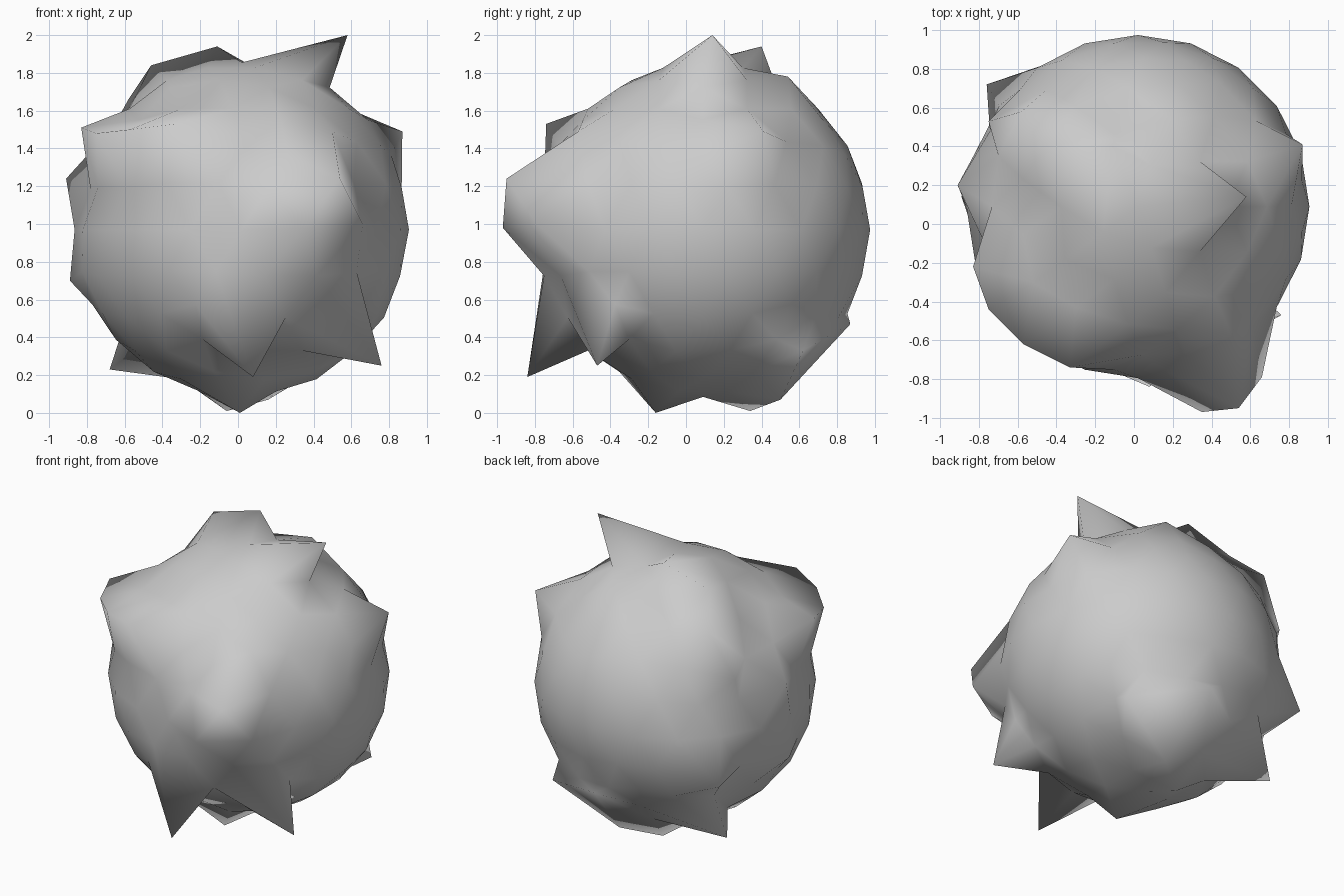
import bpy
import bmesh
from math import cos, sin, radians
from mathutils import Vector

CENTRE = Vector((0.02, 0.09, 0.97))
RADIUS = 0.885

# pulled points: heading and elevation of the vertex on the ball, then where it goes
PULLS = [
    (0, 74, (0.58, 0.14, 2.00)),        # big top spike
    (18, 30, (0.87, 0.41, 1.49)),       # upper right
    (-54, -30, (0.76, -0.47, 0.25)),    # lower front right spike
    (-90, -30, (0.08, -0.84, 0.19)),    # lower front spike
    (-72, 0, (0.35, -0.97, 0.98)),      # front lump
    (-63, 13, (0.54, -0.95, 1.24)),
    (-54, 0, (0.66, -0.79, 1.00)),
    (-54, 30, (0.50, -0.57, 1.49)),
    (-108, -74, (0.01, -0.16, 0.00)),   # underside
    (108, -74, (-0.06, 0.34, 0.01)),
    (72, -63, (0.16, 0.50, 0.07)),
    (132, -46, (-0.68, 0.52, 0.23)),    # lower back left spike
    (60, -46, (0.59, 0.62, 0.33)),      # lower back right
    (84, -46, (0.10, 0.87, 0.47)),
    (135, -16, (-0.76, 0.72, 0.68)),    # back left
    (144, 42, (-0.58, 0.58, 1.66)),
    (144, 27, (-0.75, 0.53, 1.35)),
    (171, 16, (-0.91, 0.20, 1.24)),     # left side
    (189, 16, (-0.78, -0.08, 1.18)),
    (171, -13, (-0.89, 0.14, 0.70)),
    (198, 30, (-0.83, -0.22, 1.51)),    # upper left ridge
    (216, 27, (-0.75, -0.44, 1.48)),
    (234, 30, (-0.57, -0.62, 1.50)),
    (252, 32, (-0.33, -0.74, 1.53)),
    (144, 74, (-0.11, 0.40, 1.94)),     # top back
    (144, 58, (-0.46, 0.39, 1.84)),
    (72, 58, (0.19, 0.54, 1.78)),
]

# round body
bm = bmesh.new()
bmesh.ops.create_icosphere(bm, subdivisions=3, radius=RADIUS)
free = set(bm.verts)

# pull one vertex out to each tip
for heading, elevation, tip in PULLS:
    a, e = radians(heading), radians(elevation)
    direction = Vector((cos(a) * cos(e), sin(a) * cos(e), sin(e)))
    vert = max(free, key=lambda v: v.co.dot(direction))
    free.remove(vert)
    vert.co = Vector(tip) - CENTRE

bmesh.ops.translate(bm, verts=bm.verts, vec=CENTRE)
for face in bm.faces:
    face.smooth = True

mesh = bpy.data.meshes.new("spiky_rock")
bm.to_mesh(mesh)
bm.free()
rock = bpy.data.objects.new("spiky_rock", mesh)
bpy.context.collection.objects.link(rock)
